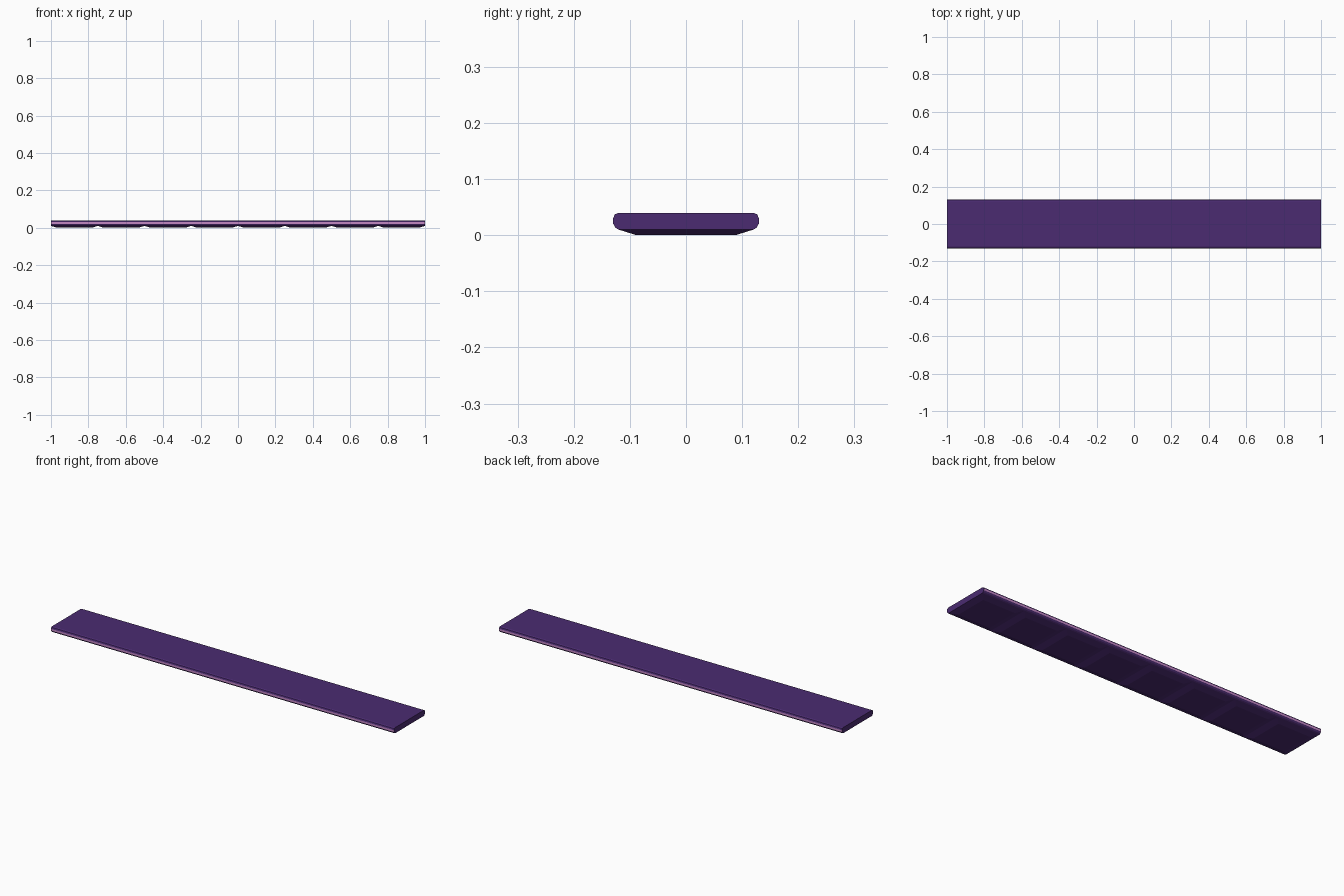
import bpy, bmesh

if "Cube" in bpy.data.objects:
    bpy.data.objects.remove(bpy.data.objects["Cube"])

LENGTH, PANELS = 2.0, 8


def material(name, color):
    m = bpy.data.materials.new(name)
    m.diffuse_color = (*color, 1)
    m.use_nodes = True
    m.node_tree.nodes["Principled BSDF"].inputs["Base Color"].default_value = m.diffuse_color
    return m


purple = material("purple", (0.07, 0.024, 0.165))
pink = material("pink", (0.55, 0.25, 0.55))


def make_object(name, bm, mat):
    bmesh.ops.recalc_face_normals(bm, faces=bm.faces)
    mesh = bpy.data.meshes.new(name)
    bm.to_mesh(mesh)
    bm.free()
    obj = bpy.data.objects.new(name, mesh)
    bpy.context.collection.objects.link(obj)
    mesh.materials.append(mat)
    return obj


# Plank: half cross-section (y, z), mirrored and extruded along x
half = [(0.12, 0.01), (0.126, 0.0135), (0.13, 0.021),
        (0.13, 0.03), (0.127, 0.037), (0.12, 0.04)]
profile = half + [(-y, z) for y, z in reversed(half)]
bm = bmesh.new()
end = bm.faces.new([bm.verts.new((-LENGTH / 2, y, z)) for y, z in profile])
ext = bmesh.ops.extrude_face_region(bm, geom=[end], use_keep_orig=True)
verts = [v for v in ext["geom"] if isinstance(v, bmesh.types.BMVert)]
bmesh.ops.translate(bm, verts=verts, vec=(LENGTH, 0, 0))
plank = make_object("plank", bm, purple)

# Light edge strips: the vertical side faces of the plank
plank.data.materials.append(pink)
for poly in plank.data.polygons:
    if abs(poly.normal.y) > 0.99:
        poly.material_index = 1

# Underside: a row of shallow tapered panels
step = LENGTH / PANELS
bm = bmesh.new()
for i in range(PANELS):
    x = -LENGTH / 2 + step * (i + 0.5)
    rings = [[bm.verts.new((x + sx * hx, sy * hy, z))
              for sx, sy in ((-1, -1), (1, -1), (1, 1), (-1, 1))]
             for hx, hy, z in ((step / 2, 0.12, 0.01), (step / 2 - 0.032, 0.088, 0.0))]
    bm.faces.new(rings[1])
    for k in range(4):
        j = (k + 1) % 4
        bm.faces.new((rings[0][k], rings[0][j], rings[1][j], rings[1][k]))
make_object("underside_panels", bm, purple)
